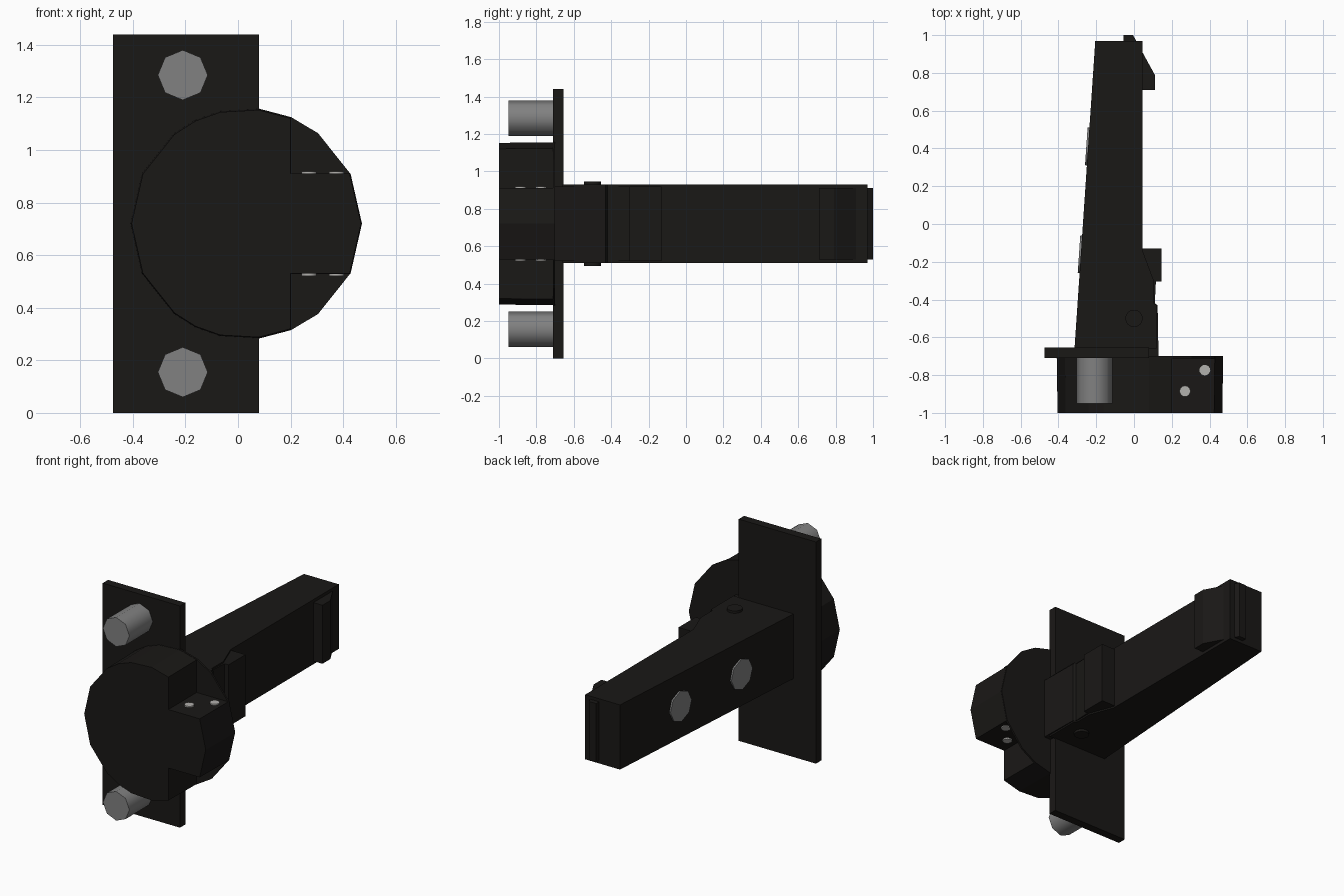
import bpy, bmesh
from math import cos, sin, radians, pi, atan2
from mathutils import Matrix, Vector

if "Cube" in bpy.data.objects:
    bpy.data.objects.remove(bpy.data.objects["Cube"])

MID = 0.72  # height of the symmetry plane


def material(name, rgb):
    m = bpy.data.materials.new(name)
    m.diffuse_color = (*rgb, 1)
    m.use_nodes = True
    m.node_tree.nodes["Principled BSDF"].inputs["Base Color"].default_value = m.diffuse_color
    return m


BLACK = material("black_coating", (0.01, 0.009, 0.008))
STEEL = material("bolt_steel", (0.22, 0.22, 0.22))
BRIGHT = material("screw_metal", (0.45, 0.44, 0.42))


def finish(name, bm, mat):
    bmesh.ops.recalc_face_normals(bm, faces=bm.faces)
    me = bpy.data.meshes.new(name)
    bm.to_mesh(me)
    bm.free()
    ob = bpy.data.objects.new(name, me)
    bpy.context.collection.objects.link(ob)
    me.materials.append(mat)
    return ob


def loft(name, rings, mat=BLACK):
    """Closed solid between two matching outlines."""
    bm = bmesh.new()
    a, b = [[bm.verts.new(p) for p in ring] for ring in rings]
    n = len(a)
    bm.faces.new(a)
    bm.faces.new(b[::-1])
    for i in range(n):
        j = (i + 1) % n
        bm.faces.new((a[i], b[i], b[j], a[j]))
    return finish(name, bm, mat)


def plan(name, pts, half):
    """Top-view outline extruded evenly about the symmetry plane."""
    return loft(name, [[(x, y, z) for x, y in pts] for z in (MID - half, MID + half)])


def front(name, pts, y0, y1, grow=1.0):
    """Front-view outline extruded in y, optionally larger at the back."""
    return loft(name, [[(0.03 + (x - 0.03) * s, y, MID + (z - MID) * s) for x, z in pts]
                       for y, s in ((y0, 1.0), (y1, grow))])


def rod(name, centre, axis, r, depth, sides, mat, smooth=True):
    bm = bmesh.new()
    bmesh.ops.create_cone(bm, cap_ends=True, segments=sides, radius1=r, radius2=r, depth=depth)
    rot = Vector((0, 0, 1)).rotation_difference(Vector(axis)).to_matrix().to_4x4()
    bmesh.ops.transform(bm, matrix=Matrix.Translation(centre) @ rot, verts=bm.verts)
    if smooth:
        for f in bm.faces:
            f.smooth = len(f.verts) == 4
    return finish(name, bm, mat)


# Mounting plate
front("mounting_plate", [(-0.475, 0), (0.08, 0), (0.08, 1.44), (-0.475, 1.44)], -0.71, -0.655)

# Round head: low-sided outline, notched above and below a central tab
R = 0.435
half = [25.7, 51.4, 67, 83.5, 102.9, 116, 128.6, 154.3]
angles = [0] + half + [180] + [360 - a for a in reversed(half)]


def on_rim(a, r):
    return (0.03 + r * cos(radians(a)), MID + r * sin(radians(a)))


front("head_web", [on_rim(a, 0.44) for a in angles], -0.712, -0.70)
body = [on_rim(a, R) for a in angles if 60 < a < 300]
tab = [on_rim(a, 0.438) for a in (-25.7, 0, 25.7)]
front("round_head", [(0.2, 0.53)] + tab + [(0.2, 0.91)] + body, -1.0, -0.705, 1.008)

for name, side in (("lower", -1), ("upper", 1)):
    # Mounting bolts, tab screws and pivot pin
    rod(name + "_bolt", (-0.21, -0.825, MID + side * 0.565), (0, -1, 0), 0.095, 0.25, 8, STEEL)
    for i, (x, y) in enumerate(((0.27, -0.885), (0.375, -0.775))):
        rod(f"{name}_tab_screw_{i}", (x, y, MID + side * 0.193), (0, 0, 1), 0.029, 0.012, 16, BRIGHT)
rod("pivot_pin", (0, -0.5, MID), (0, 0, 1), 0.046, 0.45, 16, BLACK)

# Tapered arm with its stepped base and end latch
plan("arm", [(-0.315, -0.66), (0.12, -0.66), (0.12, -0.43), (0.105, -0.42), (0.105, -0.3),
             (0.045, -0.14), (0.045, 0.97), (-0.205, 0.97)], 0.21)
plan("base_block", [(0, -0.705), (0.13, -0.705), (0.125, -0.43), (0.11, -0.42), (0.116, -0.305),
                    (0.145, -0.305), (0.145, -0.13), (0, -0.13)], 0.2)
plan("end_latch", [(-0.055, 0.9), (-0.055, 1.0), (-0.005, 1.0), (0.11, 0.79), (0.11, 0.71),
                   (0, 0.71)], 0.19)

# Round caps lying on the slanted side of the arm
for i, y in enumerate((0.41, -0.16)):
    x = -0.315 + 0.0677 * (y + 0.66)
    rod(f"side_cap_{i}", (x, y, MID), (-1, 0.0677, 0), 0.1, 0.02, 8, STEEL)
